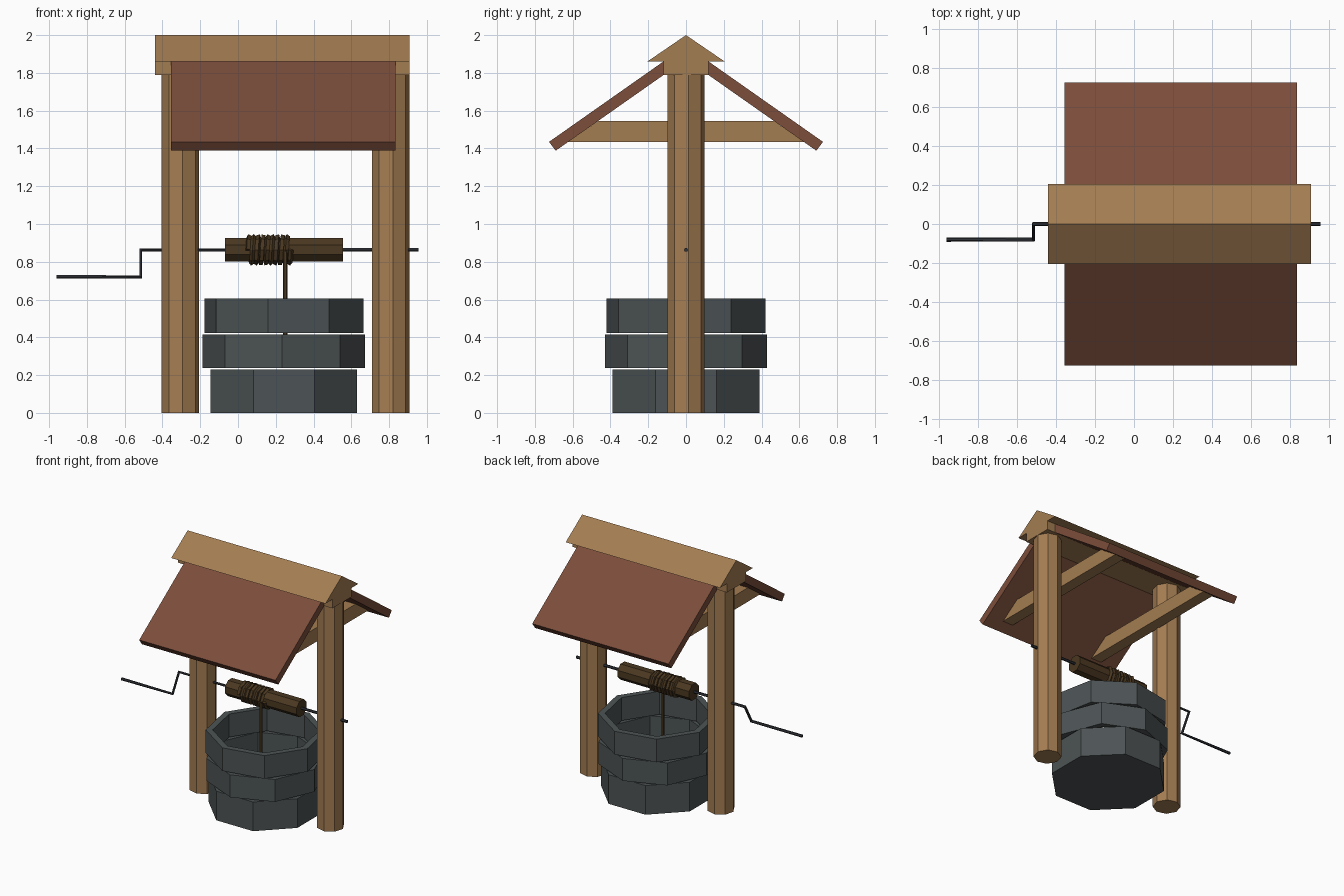
import bpy, bmesh, math
from mathutils import Vector

if "Cube" in bpy.data.objects:
    bpy.data.objects.remove(bpy.data.objects["Cube"])


def material(name, rgb):
    m = bpy.data.materials.new(name)
    m.diffuse_color = (*rgb, 1)
    m.use_nodes = True
    m.node_tree.nodes["Principled BSDF"].inputs["Base Color"].default_value = m.diffuse_color
    return m


WOOD = material("light_wood", (0.37, 0.205, 0.085))
ROOF = material("red_brown_roof", (0.20, 0.075, 0.043))
STONE = material("grey_stone", (0.073, 0.086, 0.089))
DARK = material("dark_wood", (0.070, 0.040, 0.015))
METAL = material("dark_metal", (0.028, 0.032, 0.039))


def finish(name, bm, mat):
    bmesh.ops.recalc_face_normals(bm, faces=bm.faces)
    me = bpy.data.meshes.new(name)
    bm.to_mesh(me)
    bm.free()
    me.materials.append(mat)
    ob = bpy.data.objects.new(name, me)
    bpy.context.collection.objects.link(ob)
    return ob


def prism(name, pts, offset, mat):
    """Extrude a flat 3D outline along an offset."""
    bm = bmesh.new()
    face = bm.faces.new([bm.verts.new(p) for p in pts])
    out = bmesh.ops.extrude_face_region(bm, geom=[face], use_keep_orig=True)
    verts = [v for v in out["geom"] if isinstance(v, bmesh.types.BMVert)]
    bmesh.ops.translate(bm, verts=verts, vec=Vector(offset))
    return finish(name, bm, mat)


def side_prism(name, yz, x0, x1, mat):
    return prism(name, [(x0, y, z) for y, z in yz], (x1 - x0, 0, 0), mat)


def octagon(r, turn):
    return [(r * math.cos(math.radians(turn + 45 * i)),
             r * math.sin(math.radians(turn + 45 * i))) for i in range(8)]


def tube(name, pts, r, mat, res):
    """Round bar or rope along a path."""
    cu = bpy.data.curves.new(name, 'CURVE')
    cu.dimensions = '3D'
    cu.bevel_depth, cu.bevel_resolution, cu.use_fill_caps = r, res, True
    sp = cu.splines.new('POLY')
    sp.points.add(len(pts) - 1)
    for p, co in zip(sp.points, pts):
        p.co = (*co, 1)
    ob = bpy.data.objects.new(name, cu)
    bpy.context.collection.objects.link(ob)
    cu.materials.append(mat)
    bpy.ops.object.select_all(action='DESELECT')
    ob.select_set(True)
    bpy.context.view_layer.objects.active = ob
    bpy.ops.object.convert(target='MESH')
    for p in bpy.context.object.data.polygons:
        p.use_smooth = False


# stone tiers: hollow octagons, the lowest one has a floor
CX = 0.243


def stone_tier(name, r, turn, z0, z1, floor=None):
    rings = [(r, z0), (r, z1), (r - 0.05, z1), (r - 0.05, z0 if floor is None else floor)]
    bm = bmesh.new()
    loops = [[bm.verts.new((CX + x, y, z)) for x, y in octagon(rad, turn)] for rad, z in rings]
    pairs = list(zip(loops, loops[1:]))
    if floor is None:
        pairs.append((loops[-1], loops[0]))
    else:
        bm.faces.new(loops[0])
        bm.faces.new(loops[-1])
    for a, b in pairs:
        for i in range(8):
            j = (i + 1) % 8
            bm.faces.new((a[i], a[j], b[j], b[i]))
    finish(name, bm, STONE)


stone_tier("lower_stone_tier", 0.42, 22.5, 0.0, 0.23, 0.04)
stone_tier("middle_stone_tier", 0.43, -1.3, 0.238, 0.415)
stone_tier("upper_stone_tier", 0.43, -11.4, 0.423, 0.605)

# posts
for side, x in (("left", -0.305), ("right", 0.808)):
    prism(side + "_post", [(x + a, b, 0) for a, b in octagon(0.1, 7)], (0, 0, 1.82), WOOD)

# cross beams, just inside the posts, ends cut to the roof slope
for side, x in (("left", -0.215), ("right", 0.61)):
    side_prism(side + "_cross_beam",
               [(-0.623, 1.435), (0.623, 1.435), (0.466, 1.545), (-0.466, 1.545)],
               x, x + 0.09, WOOD)

# roof panels
for side, s in (("front", -1), ("back", 1)):
    side_prism(side + "_roof_panel",
               [(s * 0.11, 1.867), (s * 0.725, 1.435), (s * 0.69, 1.388), (s * 0.11, 1.795)],
               -0.355, 0.835, ROOF)

# ridge beam with arrow-shaped section
side_prism("ridge_beam",
           [(0, 2), (0.205, 1.86), (0.118, 1.86), (0.118, 1.79),
            (-0.118, 1.79), (-0.118, 1.86), (-0.205, 1.86)], -0.44, 0.907, WOOD)

# winding drum
ZA = 0.863
side_prism("winding_drum", [(a, ZA + b) for a, b in octagon(0.067, 22.5)], -0.07, 0.555, DARK)

# axle and crank handle: one bent bar
tube("crank_axle", [(0.955, 0, ZA), (-0.515, 0, ZA), (-0.515, -0.08, 0.72), (-0.96, -0.08, 0.72)],
     0.011, METAL, 1)

# rope: coils round the drum, then hangs down into the well
N = 8 * 9
coil = []
for i in range(N + 1):
    a = math.pi + 2 * math.pi * i / 8
    coil.append((0.28 - 0.228 * i / N, 0.07 * math.cos(a), ZA + 0.07 * math.sin(a)))
tube("rope_coil", coil, 0.014, DARK, 0)
tube("hanging_rope", [(0.25, -0.07, ZA), (0.25, -0.07, 0.3)], 0.011, DARK, 1)
